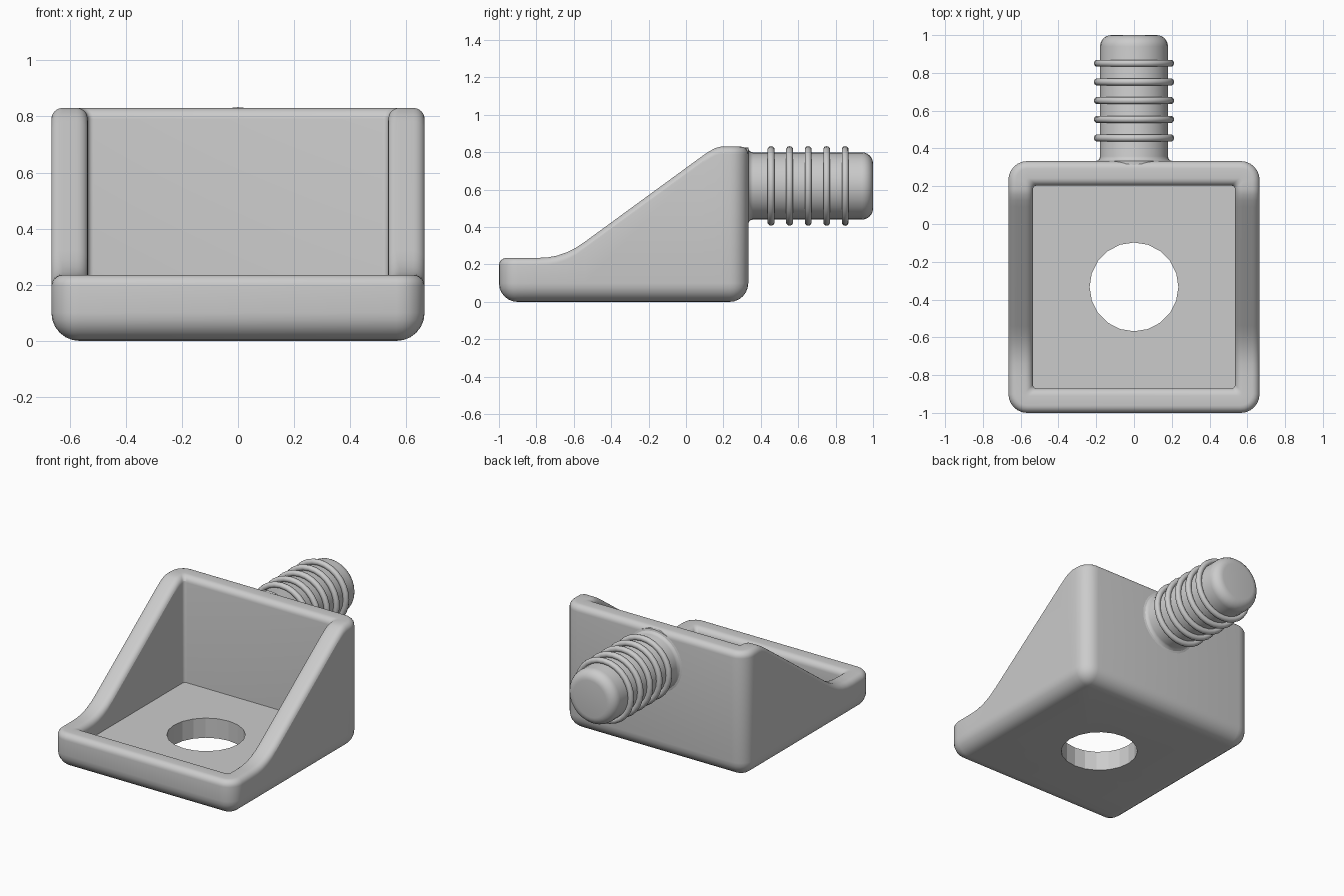
import bpy, bmesh
from math import sin, cos, pi, radians

if "Cube" in bpy.data.objects:
    bpy.data.objects.remove(bpy.data.objects["Cube"])

# Side outline of the rim: (y, height)
RIM = [(-0.80, 0.235), (-0.74, 0.238), (-0.69, 0.247), (-0.64, 0.264), (-0.59, 0.289),
       (-0.54, 0.322), (0.09, 0.782), (0.125, 0.805), (0.155, 0.822), (0.185, 0.83)]
HX, Y0, Y1 = 0.665, -1.0, 0.333
WALL, FLOOR, STUD_Z = 0.13, 0.13, 0.62


def rim_height(y):
    if y <= RIM[0][0]:
        return RIM[0][1]
    for (a, ha), (b, hb) in zip(RIM, RIM[1:]):
        if y <= b:
            return ha + (hb - ha) * (y - a) / (b - a)
    return RIM[-1][1]


def smooth(ob, angle=30):
    bpy.ops.object.select_all(action='DESELECT')
    ob.select_set(True)
    bpy.context.view_layer.objects.active = ob
    bpy.ops.object.shade_smooth_by_angle(angle=radians(angle))


def loft(name, rings):
    """Skin closed rings of equal point count and cap both ends."""
    bm = bmesh.new()
    vs = [[bm.verts.new(p) for p in ring] for ring in rings]
    n = len(vs[0])
    for a, b in zip(vs, vs[1:]):
        for i in range(n):
            j = (i + 1) % n
            bm.faces.new((a[i], a[j], b[j], b[i]))
    bm.faces.new(vs[0])
    bm.faces.new(vs[-1])
    bmesh.ops.recalc_face_normals(bm, faces=bm.faces)
    mesh = bpy.data.meshes.new(name)
    bm.to_mesh(mesh)
    bm.free()
    ob = bpy.data.objects.new(name, mesh)
    bpy.context.collection.objects.link(ob)
    return ob


def plan(inset):
    """Rounded rectangle of the tray, inset from the outside."""
    r = max(0.1 - inset, 0.02)
    x, ya, yb = HX - inset - r, Y0 + inset + r, Y1 - inset - r
    pts = []

    def corner(cx, cy, start):
        for k in range(7):
            a = start + k * pi / 12
            pts.append((cx + r * cos(a), cy + r * sin(a)))

    side = HX - inset
    corner(x, ya, -pi / 2)
    pts.extend((side, y) for y, _ in RIM)
    corner(x, yb, 0)
    corner(-x, yb, pi / 2)
    pts.extend((-side, y) for y, _ in reversed(RIM))
    corner(-x, ya, pi)
    return pts


def flat_ring(inset, z):
    return [(x, y, z) for x, y in plan(inset)]


def rim_ring(inset, drop):
    return [(x, y, rim_height(y) - drop) for x, y in plan(inset)]


# Tray: rounded bottom, outer wall, rounded sloping rim, inner wall, floor
steps = [k * pi / 12 for k in range(7)]
R = 0.04
rings = [flat_ring(0.1 * (1 - sin(a)), 0.1 * (1 - cos(a))) for a in steps]
rings += [rim_ring(R * (1 - cos(a)), R * (1 - sin(a))) for a in steps]
rings += [rim_ring(WALL - R * (1 - sin(a)), R * (1 - cos(a))) for a in steps]
rings.append(flat_ring(WALL, FLOOR))
tray = loft("tray", rings)

# Round hole through the floor
bpy.ops.mesh.primitive_cylinder_add(vertices=20, radius=0.235, depth=0.4,
                                    location=(0, -0.333, 0.07))
cutter = bpy.context.object
cutter.name = "hole_cutter"
cutter.hide_render = True
cut = tray.modifiers.new("hole", 'BOOLEAN')
cut.operation, cut.solver, cut.object = 'DIFFERENCE', 'EXACT', cutter
bpy.context.view_layer.objects.active = tray
bpy.ops.object.modifier_apply(modifier=cut.name)
bpy.data.objects.remove(cutter)
smooth(tray, 17)

# Stud: flared root, straight shank, rounded tip, as (y, radius)
SR, F, T = 0.18, 0.025, 0.06
profile = [(0.28, SR + F)]
profile += [(Y1 + F * (1 - cos(a)), SR + F * (1 - sin(a))) for a in steps[::2]]
profile += [(1 - T * (1 - sin(a)), SR - T * (1 - cos(a))) for a in steps]
stud = loft("stud", [[(r * cos(k * pi / 14), y, STUD_Z + r * sin(k * pi / 14))
                      for k in range(28)] for y, r in profile])
smooth(stud)

# Ridges around the stud
for i in range(5):
    bpy.ops.mesh.primitive_torus_add(location=(0, 0.455 + 0.099 * i, STUD_Z),
                                     rotation=(pi / 2, 0, 0), major_segments=28,
                                     minor_segments=10, major_radius=0.194,
                                     minor_radius=0.019)
    ridge = bpy.context.object
    ridge.name = f"stud_ridge_{i + 1}"
    smooth(ridge, 60)
